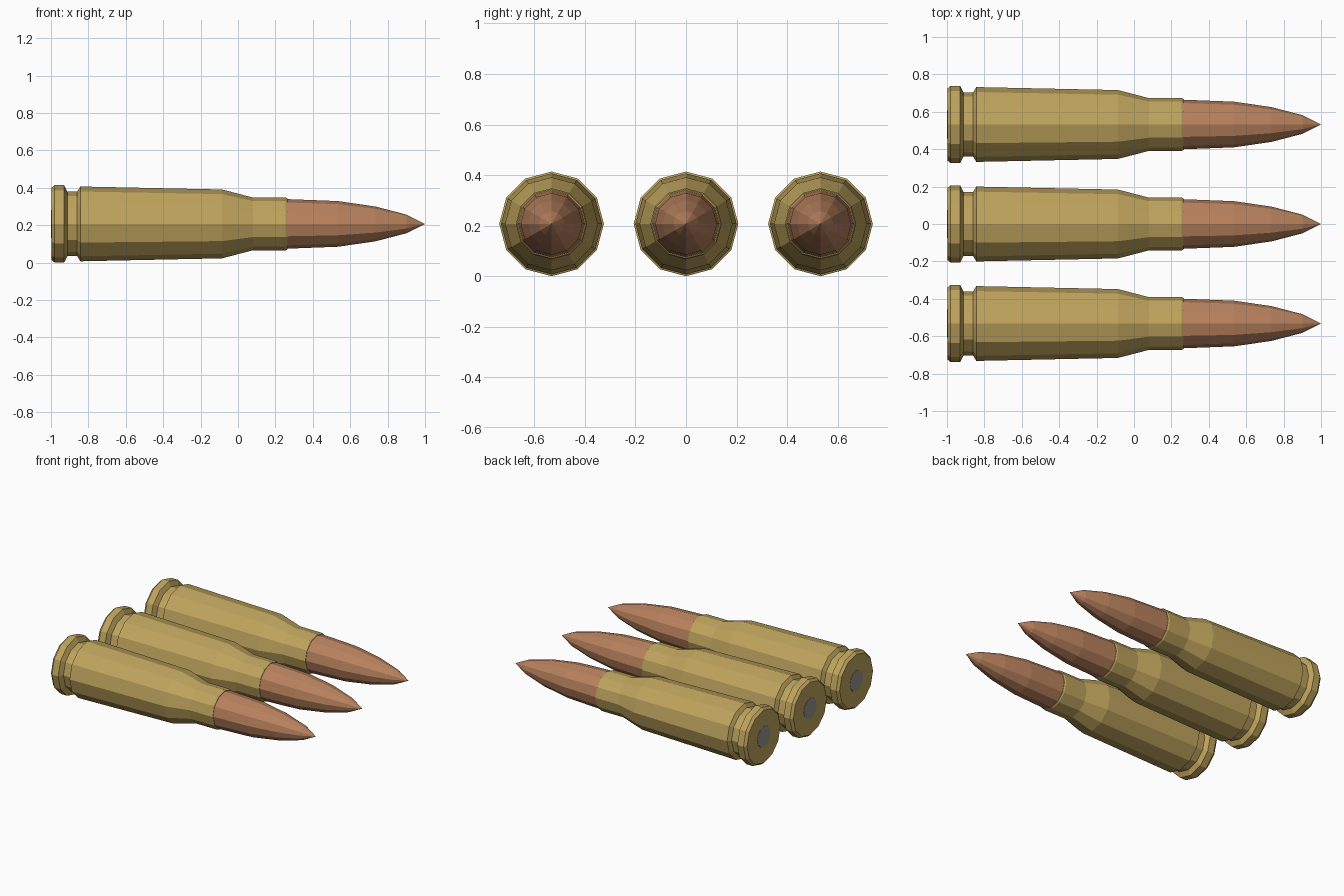
import bpy, bmesh, math

if "Cube" in bpy.data.objects:
    bpy.data.objects.remove(bpy.data.objects["Cube"])

SIDES = 12
AXIS_Z = 0.207


def material(name, color):
    mat = bpy.data.materials.new(name)
    mat.diffuse_color = (*color, 1)
    mat.use_nodes = True
    mat.node_tree.nodes["Principled BSDF"].inputs["Base Color"].default_value = mat.diffuse_color
    return mat


def lathe(name, profile, mat):
    """Revolve (x, radius) points round the x axis; ends are capped."""
    bm = bmesh.new()
    rings = []
    for x, r in profile:
        count = SIDES if r > 0 else 1
        rings.append([bm.verts.new((x, r * math.cos(2 * math.pi * i / SIDES),
                                    r * math.sin(2 * math.pi * i / SIDES)))
                      for i in range(count)])
    for a, b in zip(rings, rings[1:]):
        for i in range(SIDES):
            j = (i + 1) % SIDES
            if len(b) == 1:
                bm.faces.new((a[i], a[j], b[0]))
            else:
                bm.faces.new((a[i], a[j], b[j], b[i]))
    for ring in (rings[0], rings[-1]):
        if len(ring) > 1:
            bm.faces.new(ring)
    bmesh.ops.recalc_face_normals(bm, faces=bm.faces)
    mesh = bpy.data.meshes.new(name)
    bm.to_mesh(mesh)
    bm.free()
    mesh.materials.append(mat)
    return mesh


brass = material("brass", (0.52, 0.37, 0.11))
copper = material("copper", (0.48, 0.22, 0.11))
steel = material("steel", (0.32, 0.30, 0.27))

parts = {
    # Rim, extractor groove, tapered body, shoulder and neck
    "case": lathe("case", [(-0.998, 0.192), (-0.98, 0.207), (-0.93, 0.207),
                           (-0.912, 0.172), (-0.86, 0.172), (-0.843, 0.2),
                           (-0.085, 0.184), (0.08, 0.141), (0.255, 0.141),
                           (0.265, 0.136)], brass),
    # Pointed tip
    "bullet": lathe("bullet", [(0.25, 0.133), (0.535, 0.122), (0.735, 0.093),
                               (0.9, 0.05), (1.0, 0)], copper),
    # Disc in the base
    "primer": lathe("primer", [(-1.0, 0.075), (-0.99, 0.075)], steel),
}

# Three identical rounds side by side
for number, y in enumerate((-0.532, 0, 0.532), 1):
    for name, mesh in parts.items():
        ob = bpy.data.objects.new(f"{name}_{number}", mesh)
        ob.location = (0, y, AXIS_Z)
        bpy.context.collection.objects.link(ob)
